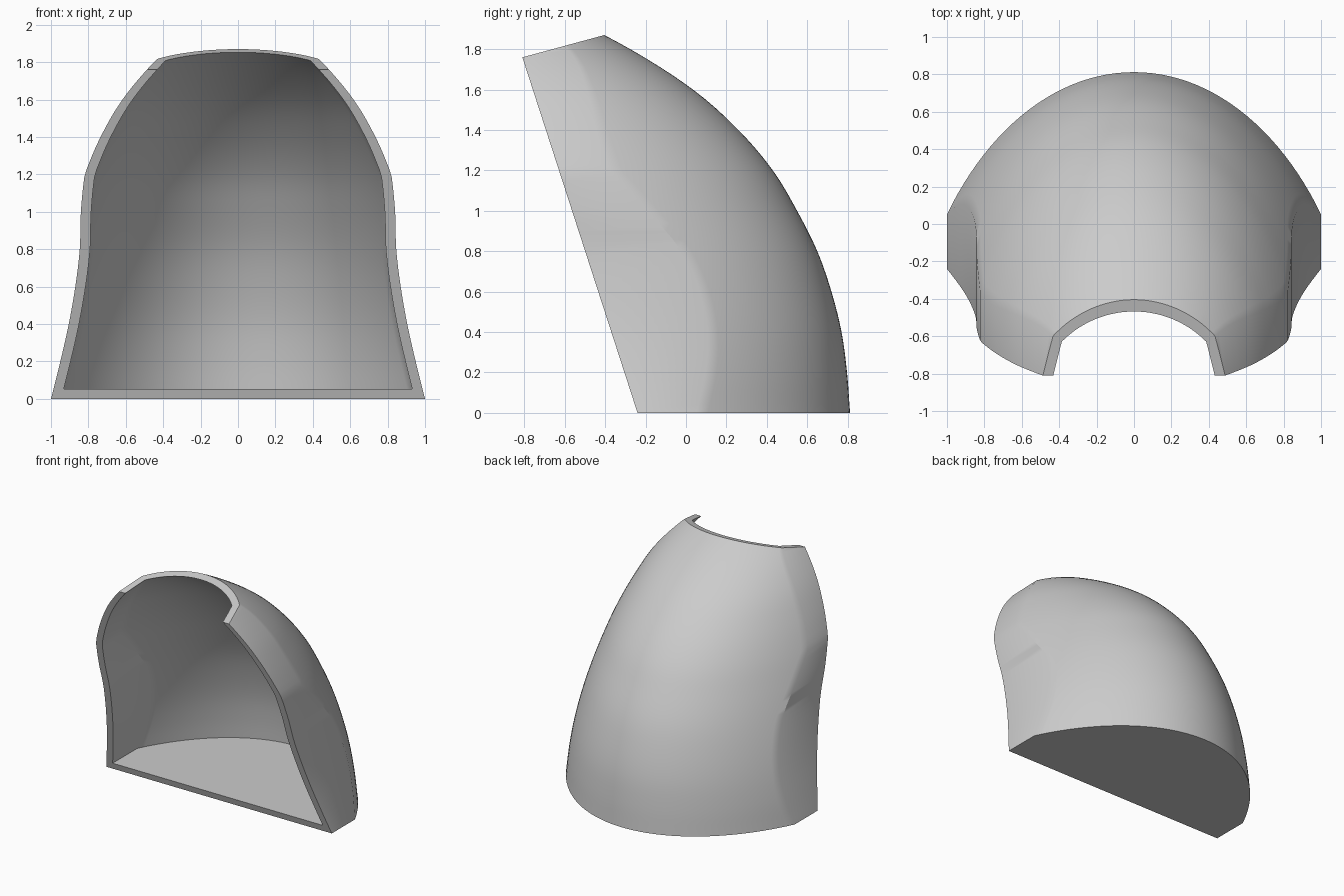
import bpy, bmesh, math

cube = bpy.data.objects.get("Cube")
if cube:
    bpy.data.objects.remove(cube, do_unlink=True)

# Hood profiles, sampled at even heights
STEP = 0.2
BACK = [.812, .797, .77, .72, .65, .55, .43, .26, .035, -.275, -.66]
DOME_WIDTH = [1.228, 1.2, 1.16, 1.11, 1.05, .985, .91, .82, .71, .55, .3]
DOME_CENTRE = -1.0
# Side walls: flared below, leaning in above the shoulder
FLARE = [1.0, .95, .905, .87, .846, .84, .82, .785, .74, .68, .6]
SHOULDER = [1.13, 1.09, 1.045, 1.0, .95, .89, .82, .735, .618, .45, .24]
ARC, ROWS = 48, 48


def sample(table, z):
    """Smooth curve through the evenly spaced table values."""
    i = min(int(z / STEP), len(table) - 2)
    t = z / STEP - i
    b, c = table[i], table[i + 1]
    a = table[i - 1] if i else 2 * b - c
    d = table[i + 2] if i + 2 < len(table) else 2 * c - b
    return b + .5 * t * (c - a + t * (2*a - 5*b + 4*c - d + t * (3*(b - c) + d - a)))


def section(z, inset, front):
    """Elliptical dome slice, cut flat at the side walls."""
    wall = min(sample(FLARE, z), sample(SHOULDER, z)) - inset
    width = sample(DOME_WIDTH, z) - inset
    depth = sample(BACK, z) - inset * (1 + .4 * z) - DOME_CENTRE
    half = math.asin(min(.99, wall / width))
    points = [(wall, front, z)]
    for i in range(ARC + 1):
        a = half * (1 - 2 * i / ARC)
        points.append((width * math.sin(a), DOME_CENTRE + depth * math.cos(a), z))
    return points + [(-wall, front, z)]


def loft(bottom, top, inset, front):
    bm = bmesh.new()
    rings = []
    for k in range(ROWS + 1):
        z = bottom + (top - bottom) * k / ROWS
        rings.append([bm.verts.new(p) for p in section(z, inset, front)])
    n = len(rings[0])
    for low, high in zip(rings, rings[1:]):
        for i in range(n):
            j = (i + 1) % n
            bm.faces.new((low[i], low[j], high[j], high[i]))
    bm.faces.new(rings[0][::-1])
    bm.faces.new(rings[-1])
    bmesh.ops.recalc_face_normals(bm, faces=bm.faces[:])
    return bm


def slice_off(bm, point, normal):
    geom = bm.verts[:] + bm.edges[:] + bm.faces[:]
    bmesh.ops.bisect_plane(bm, geom=geom, dist=1e-5, plane_co=point,
                           plane_no=normal, clear_outer=True)
    rim = [e for e in bm.edges if e.is_boundary]
    bmesh.ops.edgeloop_fill(bm, edges=rim)
    bmesh.ops.recalc_face_normals(bm, faces=bm.faces[:])


def make_object(name, bm):
    mesh = bpy.data.meshes.new(name)
    bm.to_mesh(mesh)
    bm.free()
    ob = bpy.data.objects.new(name, mesh)
    bpy.context.collection.objects.link(ob)
    return ob


# Outer body, trimmed by the leaning front and the top opening
body = loft(0, 1.96, 0, -1.2)
lip = (0, -.81, 1.76)
slice_off(body, lip, (0, -1.76, -.57))
slice_off(body, lip, (0, -.11, .405))
hood = make_object("hood_shell", body)

# Hollow interior above the floor
cavity = make_object("cavity_cutter", loft(.053, 1.99, .055, -1.4))
cavity.hide_render = True
cut = hood.modifiers.new("hollow", 'BOOLEAN')
cut.operation = 'DIFFERENCE'
cut.solver = 'EXACT'
cut.object = cavity

bpy.ops.object.select_all(action='DESELECT')
hood.select_set(True)
bpy.context.view_layer.objects.active = hood
bpy.ops.object.modifier_apply(modifier=cut.name)
bpy.data.objects.remove(cavity, do_unlink=True)
bpy.ops.object.shade_smooth_by_angle(angle=math.radians(30))
